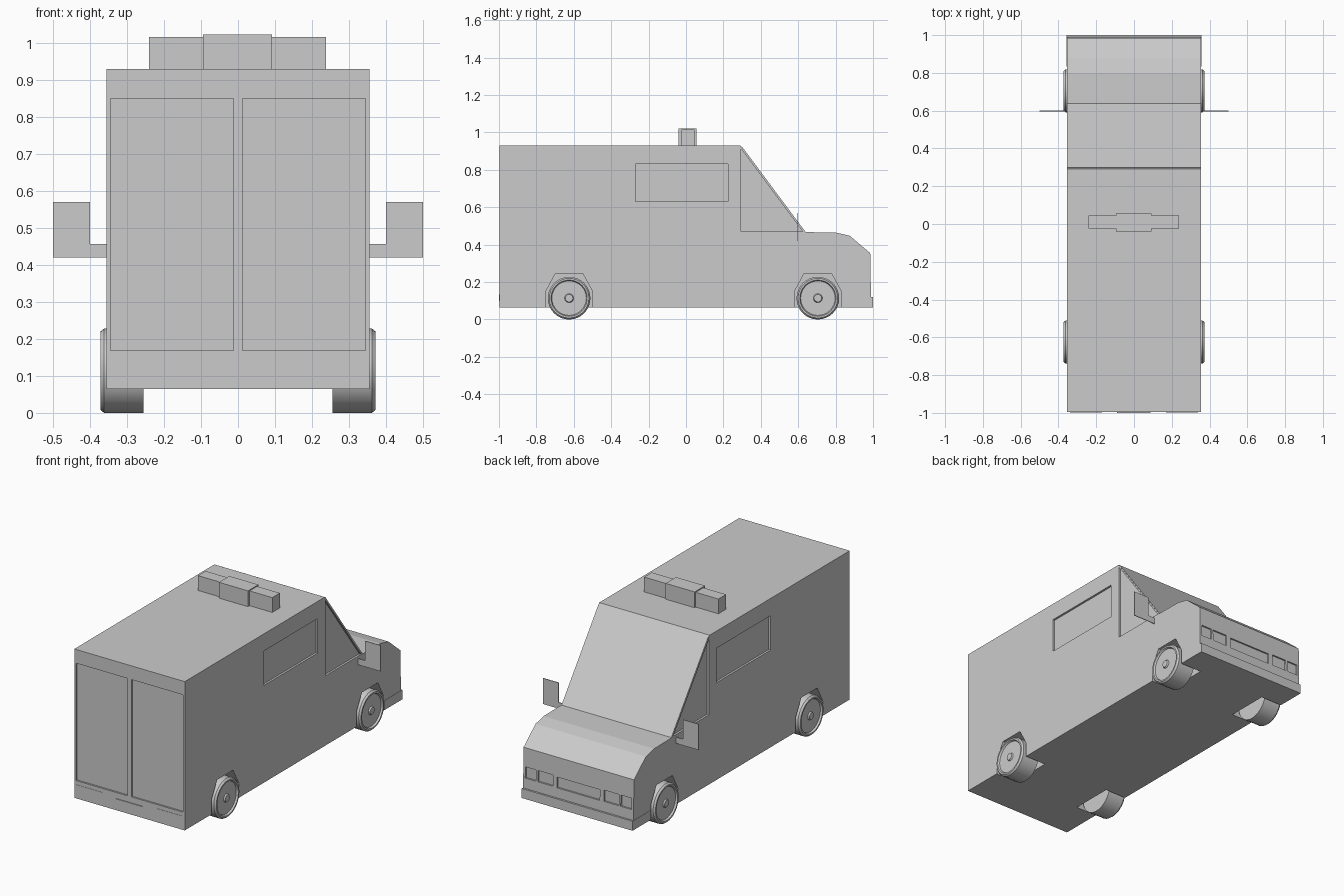
import bpy, bmesh, math
from mathutils import Matrix

if "Cube" in bpy.data.objects:
    bpy.data.objects.remove(bpy.data.objects["Cube"])


def finish(name, bm):
    bmesh.ops.remove_doubles(bm, verts=bm.verts, dist=1e-6)
    bmesh.ops.recalc_face_normals(bm, faces=bm.faces)
    me = bpy.data.meshes.new(name)
    bm.to_mesh(me)
    bm.free()
    ob = bpy.data.objects.new(name, me)
    bpy.context.collection.objects.link(ob)
    return ob


def prism(name, profile, x0, x1):
    """Extrude a (y, z) outline along x."""
    bm = bmesh.new()
    face = bm.faces.new([bm.verts.new((x0, y, z)) for y, z in profile])
    ext = bmesh.ops.extrude_face_region(bm, geom=[face])
    verts = [v for v in ext["geom"] if isinstance(v, bmesh.types.BMVert)]
    bmesh.ops.translate(bm, verts=verts, vec=(x1 - x0, 0, 0))
    return finish(name, bm)


def box(name, x0, x1, y0, y1, z0, z1):
    return prism(name, [(y0, z0), (y1, z0), (y1, z1), (y0, z1)], x0, x1)


def lathe(name, profile, y, z, side):
    """Spin an (x, radius) outline around a wheel axle."""
    bm = bmesh.new()
    vs = [bm.verts.new((x * side, 0, r)) for x, r in profile]
    edges = [bm.edges.new(p) for p in zip(vs, vs[1:])]
    bmesh.ops.spin(bm, geom=vs + edges, cent=(0, 0, 0), axis=(1, 0, 0),
                   angle=2 * math.pi, steps=32, use_duplicate=False)
    bmesh.ops.transform(bm, verts=bm.verts, matrix=Matrix.Translation((0, y, z)))
    ob = finish(name, bm)
    bpy.ops.object.select_all(action='DESELECT')
    ob.select_set(True)
    bpy.context.view_layer.objects.active = ob
    bpy.ops.object.shade_smooth_by_angle(angle=math.radians(30))
    return ob


def sided(s, a, b):
    return (a, b) if s > 0 else (-b, -a)


W = 0.355
AXLES = {"rear": -0.625, "front": 0.705}
SIDES = {"right": 1, "left": -1}

# Body shell
body = prism("van_body", [(-0.996, 0.065), (-0.996, 0.93), (0.29, 0.93), (0.635, 0.467),
                          (0.80, 0.465), (0.875, 0.448), (0.985, 0.355), (0.99, 0.065)], -W, W)

# Recesses: wheel wells, side windows, rear doors, lamps and grille
cutters = []
for s in SIDES.values():
    for y in AXLES.values():
        outline = [(-0.125, 0.0), (-0.125, 0.15), (-0.073, 0.246),
                   (0.073, 0.246), (0.125, 0.15), (0.125, 0.0)]
        cutters.append(prism("arch_cutter", [(y + dy, z) for dy, z in outline],
                             *sided(s, 0.22, 0.5)))
    cutters.append(box("window_cutter", *sided(s, W - 0.012, 0.5), -0.27, 0.225, 0.63, 0.83))
    cutters.append(prism("cab_window_cutter", [(0.295, 0.912), (0.295, 0.47), (0.624, 0.47)],
                         *sided(s, W - 0.012, 0.5)))
    cutters.append(box("door_cutter", *sided(s, 0.012, 0.345), -1.1, -0.986, 0.168, 0.85))
    cutters.append(box("outer_lamp_cutter", *sided(s, 0.272, 0.342), 0.978, 1.1, 0.18, 0.245))
    cutters.append(box("inner_lamp_cutter", *sided(s, 0.165, 0.26), 0.978, 1.1, 0.18, 0.245))
cutters.append(box("grille_cutter", -0.137, 0.137, 0.978, 1.1, 0.178, 0.24))
bpy.context.view_layer.objects.active = body
for c in cutters:
    c.hide_render = True
    m = body.modifiers.new("cut", 'BOOLEAN')
    m.object, m.operation, m.solver = c, 'DIFFERENCE', 'EXACT'
    bpy.ops.object.modifier_apply(modifier=m.name)
    bpy.data.objects.remove(c)

# Windscreen panel lying on the slope
prism("windscreen", [(0.296, 0.922), (0.635, 0.467), (0.639, 0.468), (0.299, 0.925)],
      -W + 0.002, W - 0.002)

# Front bumper and rear plate
box("front_bumper", -W - 0.0015, W + 0.0015, 0.835, 1.0, 0.065, 0.12)
box("rear_plate", -0.09, 0.088, -1.0, -0.99, 0.098, 0.133)

# Roof light bar
box("light_bar", -0.24, 0.238, -0.025, 0.045, 0.928, 1.016)
box("light_bar_centre", -0.094, 0.092, -0.04, 0.055, 0.928, 1.022)

for side, s in SIDES.items():
    # Flush tail lamps
    box(side + "_tail_lamp", *sided(s, 0.17, 0.34), -0.9975, -0.99, 0.075, 0.145)
    # Mirror plate with arm
    box(side + "_mirror", *sided(s, 0.40, 0.50), 0.596, 0.600, 0.42, 0.57)
    box(side + "_mirror_arm", *sided(s, W - 0.005, 0.40), 0.596, 0.600, 0.42, 0.456)
    # Wheels: tyre, dished rim and hub cap in one turned profile
    for end, y in AXLES.items():
        lathe(f"{end}_{side}_wheel",
              [(0.255, 0), (0.255, 0.114), (0.362, 0.114), (0.372, 0.106), (0.372, 0.097),
               (0.362, 0.092), (0.362, 0.024), (0.370, 0.020), (0.370, 0)], y, 0.114, s)
